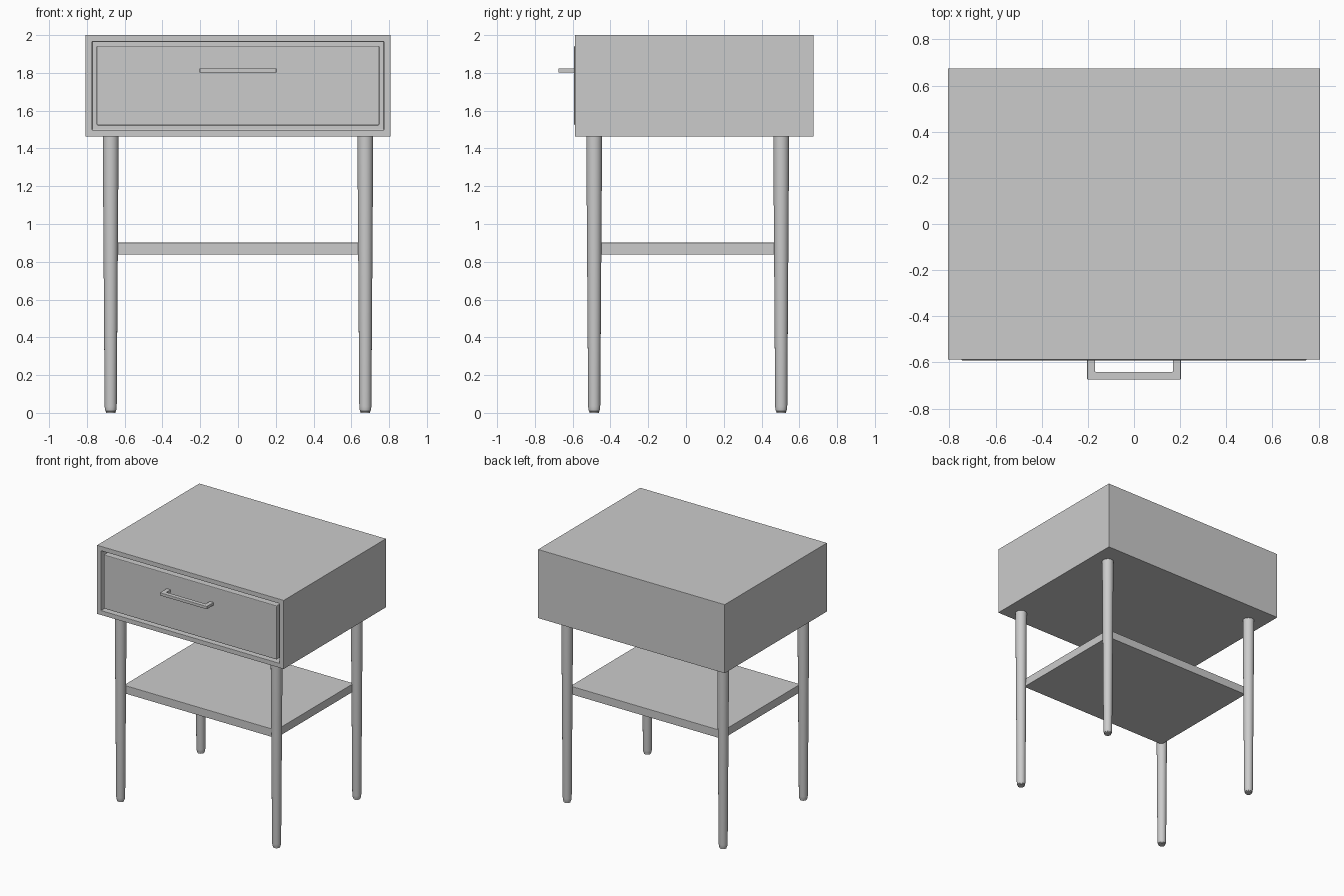
import bpy, bmesh, math

if "Cube" in bpy.data.objects:
    bpy.data.objects.remove(bpy.data.objects["Cube"])


def finish(bm, name, bevel=0.0, smooth=False):
    bmesh.ops.recalc_face_normals(bm, faces=bm.faces)
    mesh = bpy.data.meshes.new(name)
    bm.to_mesh(mesh)
    bm.free()
    ob = bpy.data.objects.new(name, mesh)
    bpy.context.collection.objects.link(ob)
    if bevel:
        mod = ob.modifiers.new("edge_bevel", 'BEVEL')
        mod.width = bevel
        mod.segments = 2
        mod.limit_method = 'ANGLE'
    if smooth:
        bpy.ops.object.select_all(action='DESELECT')
        ob.select_set(True)
        bpy.context.view_layer.objects.active = ob
        bpy.ops.object.shade_smooth_by_angle(angle=math.radians(35))
    return ob


def box_bm(x0, x1, y0, y1, z0, z1):
    bm = bmesh.new()
    bmesh.ops.create_cube(bm, size=1)
    for v in bm.verts:
        v.co.x = x1 if v.co.x > 0 else x0
        v.co.y = y1 if v.co.y > 0 else y0
        v.co.z = z1 if v.co.z > 0 else z0
    return bm


def prism(name, outline, z0, z1, bevel):
    bm = bmesh.new()
    face = bm.faces.new([bm.verts.new((x, y, z0)) for x, y in outline])
    ext = bmesh.ops.extrude_face_region(bm, geom=[face])
    for v in ext["geom"]:
        if isinstance(v, bmesh.types.BMVert):
            v.co.z = z1
    return finish(bm, name, bevel)


def lathe(name, profile, x, y, sides=32):
    bm = bmesh.new()
    verts = [bm.verts.new((r, 0, z)) for r, z in profile]
    edges = [bm.edges.new(p) for p in zip(verts, verts[1:])]
    bmesh.ops.spin(bm, geom=verts + edges, cent=(0, 0, 0), axis=(0, 0, 1),
                   angle=math.tau, steps=sides)
    bmesh.ops.remove_doubles(bm, verts=bm.verts, dist=1e-4)
    ob = finish(bm, name, smooth=True)
    ob.location = (x, y, 0)
    return ob


# Cabinet shell with a recessed drawer opening in the front
FRONT = -0.588
bm = box_bm(-0.807, 0.807, FRONT, 0.675, 1.463, 2.0)
bm.normal_update()
front = min(bm.faces, key=lambda f: f.calc_center_median().y)
bmesh.ops.inset_region(bm, faces=[front], thickness=0.05)
ext = bmesh.ops.extrude_discrete_faces(bm, faces=[front])
for v in ext["faces"][0].verts:
    v.co.y += 0.07
finish(bm, "cabinet", 0.002)

# Drawer front sitting in the opening with a narrow gap
finish(box_bm(-0.748, 0.748, -0.592, -0.517, 1.522, 1.943), "drawer_front", 0.005)

# Square U-shaped pull
w, t, y_out, y_in = 0.203, 0.034, -0.675, -0.585
prism("drawer_handle",
      [(-w, y_in), (-w, y_out), (w, y_out), (w, y_in),
       (w - t, y_in), (w - t, y_out + t), (t - w, y_out + t), (t - w, y_in)],
      1.801, 1.824, 0.003)

# Tapered round legs with a small foot pad
leg_profile = [(0, 0), (0.025, 0), (0.025, 0.008), (0.028, 0.009),
               (0.0305, 0.018), (0.032, 0.035), (0.042, 1.465), (0, 1.465)]
for side, x in (("left", -0.674), ("right", 0.674)):
    for end, y in (("front", -0.486), ("back", 0.504)):
        lathe(f"{end}_{side}_leg", leg_profile, x, y)

# Lower shelf, its corners let into the legs
finish(box_bm(-0.658, 0.658, -0.470, 0.488, 0.838, 0.901), "shelf", 0.002)
